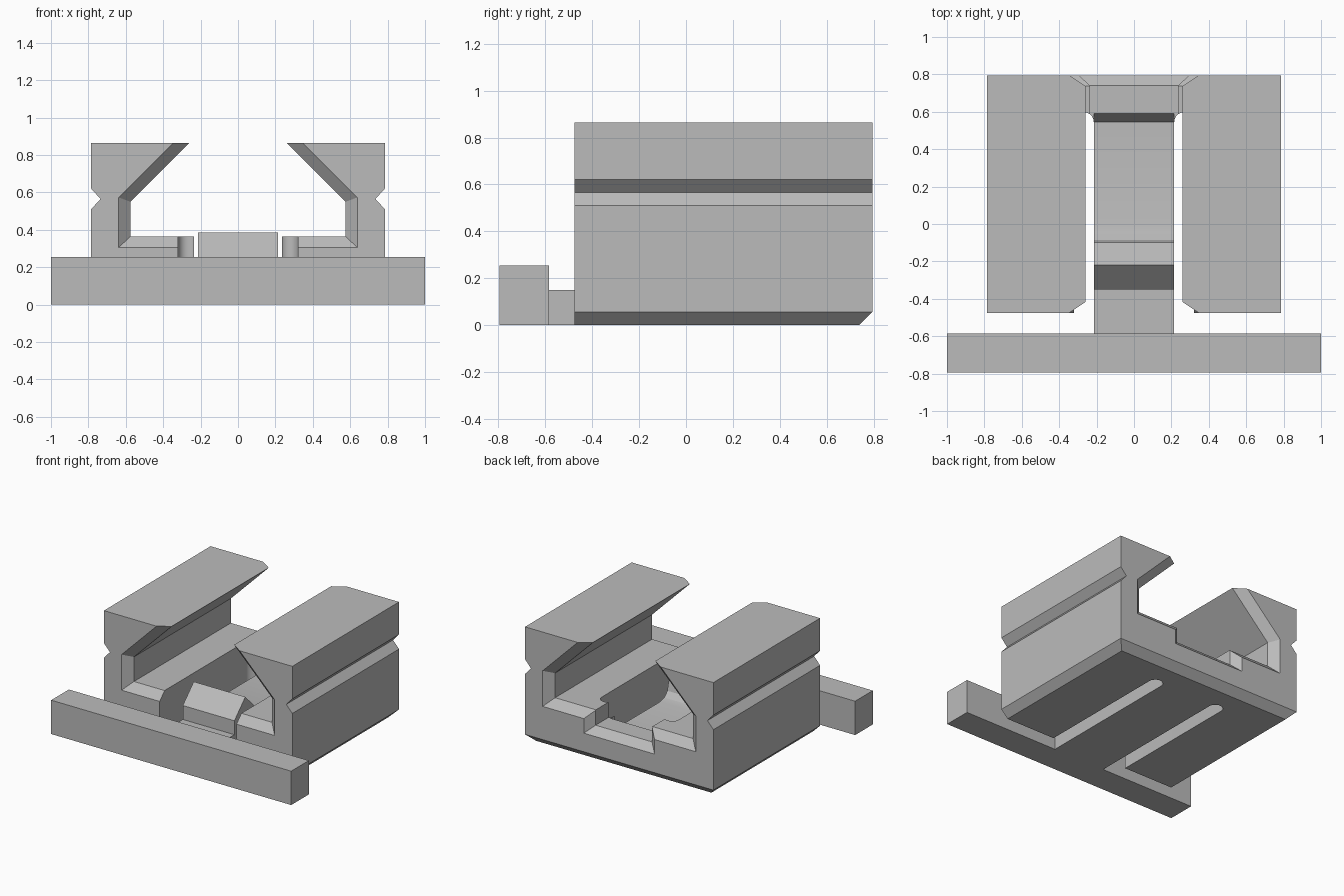
import bpy, bmesh, math

cube = bpy.data.objects.get("Cube")
if cube:
    bpy.data.objects.remove(cube, do_unlink=True)

grey = bpy.data.materials.new("light grey plastic")
grey.use_nodes = True
COLOUR = (0.5, 0.5, 0.5, 1)
grey.diffuse_color = COLOUR
for node in grey.node_tree.nodes:
    if node.type == "BSDF_PRINCIPLED":
        node.inputs["Base Color"].default_value = COLOUR


def loft(name, sections):
    """Closed solid through matching rings of 3D points."""
    bm = bmesh.new()
    rings = [[bm.verts.new(p) for p in ring] for ring in sections]
    for a, b in zip(rings, rings[1:]):
        for i in range(len(a)):
            j = (i + 1) % len(a)
            bm.faces.new((a[i], a[j], b[j], b[i]))
    bm.faces.new(rings[0])
    bm.faces.new(rings[-1])
    bmesh.ops.recalc_face_normals(bm, faces=bm.faces[:])
    mesh = bpy.data.meshes.new(name)
    bm.to_mesh(mesh)
    bm.free()
    mesh.materials.append(grey)
    obj = bpy.data.objects.new(name, mesh)
    bpy.context.collection.objects.link(obj)
    return obj


def mirrored(half):
    """Complete a right-hand outline with its mirror image."""
    return half + [(-x, v) for x, v in reversed(half)]


def at_y(outline, y):
    return [(x, y, z) for x, z in outline]


def activate(obj):
    bpy.ops.object.select_all(action="DESELECT")
    obj.select_set(True)
    bpy.context.view_layer.objects.active = obj


def cut(obj, cutter):
    cutter.hide_render = True
    mod = obj.modifiers.new("cut", "BOOLEAN")
    mod.operation = "DIFFERENCE"
    mod.solver = "EXACT"
    mod.object = cutter
    activate(obj)
    bpy.ops.object.modifier_apply(modifier=mod.name)
    bpy.data.objects.remove(cutter, do_unlink=True)


FRONT, BACK, CHAMFER = -0.475, 0.795, 0.058

# Clamp body with side grooves and bevelled lower edges
outer = mirrored([(0.73, 0), (0.785, 0.055), (0.785, 0.51), (0.735, 0.565),
                  (0.785, 0.62), (0.785, 0.865)])
body = loft("clamp_body", [at_y(outer, FRONT), at_y(outer, BACK)])

# Dovetail channel, flared at both ends
inner_half = [(0.575, 0.365), (0.575, 0.55), (0.10, 1.025)]
flare_half = [(0.638, 0.305), (0.638, 0.573), (0.186, 1.025)]


def channel(t):
    return mirrored([(a + t * (c - a), b + t * (d - b))
                     for (a, b), (c, d) in zip(inner_half, flare_half)])


cut(body, loft("channel_cutter", [
    at_y(channel(2), FRONT - CHAMFER), at_y(channel(0), FRONT + CHAMFER),
    at_y(channel(0), BACK - CHAMFER), at_y(channel(2), BACK + CHAMFER)]))

# Lower step at the back of the channel floor
def step(t):
    w, z = 0.235 + 0.06 * t, 0.25 - 0.055 * t
    return mirrored([(w, z), (w, 0.5)])


cut(body, loft("step_cutter", [at_y(step(0), 0.5), at_y(step(0), BACK - 0.055),
                               at_y(step(2), BACK + 0.055)]))

# Through slots with round ends, either side of the spring tongue
TONGUE, SLOT_EDGE, HINGE = 0.215, 0.32, 0.59
mid, rad = (TONGUE + SLOT_EDGE) / 2, (SLOT_EDGE - TONGUE) / 2
arc = [(mid + rad * math.cos(a), 0.545 + rad * math.sin(a))
       for a in (math.pi * i / 12 for i in range(13))]
plan = mirrored([(SLOT_EDGE, -0.6)] + arc + [(TONGUE, HINGE)])
cut(body, loft("slot_cutter", [[(x, y, z) for x, y in plan] for z in (-0.1, 0.45)]))

# Bevel under the back edge
wedge = [(BACK - 0.105, -0.05), (BACK + 0.05, -0.05), (BACK + 0.05, 0.105)]
cut(body, loft("bevel_cutter", [[(x, y, z) for y, z in wedge] for x in (-1, 1)]))

# Spring tongue with a locking ridge
side = [(-0.585, 0), (-0.585, 0.15), (-0.35, 0.15), (-0.35, 0.255),
        (-0.22, 0.385), (-0.1, 0.265), (-0.085, 0.2), (-0.05, 0.162),
        (0, 0.15), (0.545, 0.15), (HINGE, 0.25), (HINGE, 0)]
tongue = loft("spring_tongue", [[(x, y, z) for y, z in side]
                                for x in (-TONGUE, TONGUE)])

# Wide release bar
bar = mirrored([(1, 0), (1, 0.255)])
loft("release_bar", [at_y(bar, -0.795), at_y(bar, -0.585)])

for obj in (body, tongue):
    activate(obj)
    bpy.ops.object.shade_smooth_by_angle(angle=math.radians(28))
